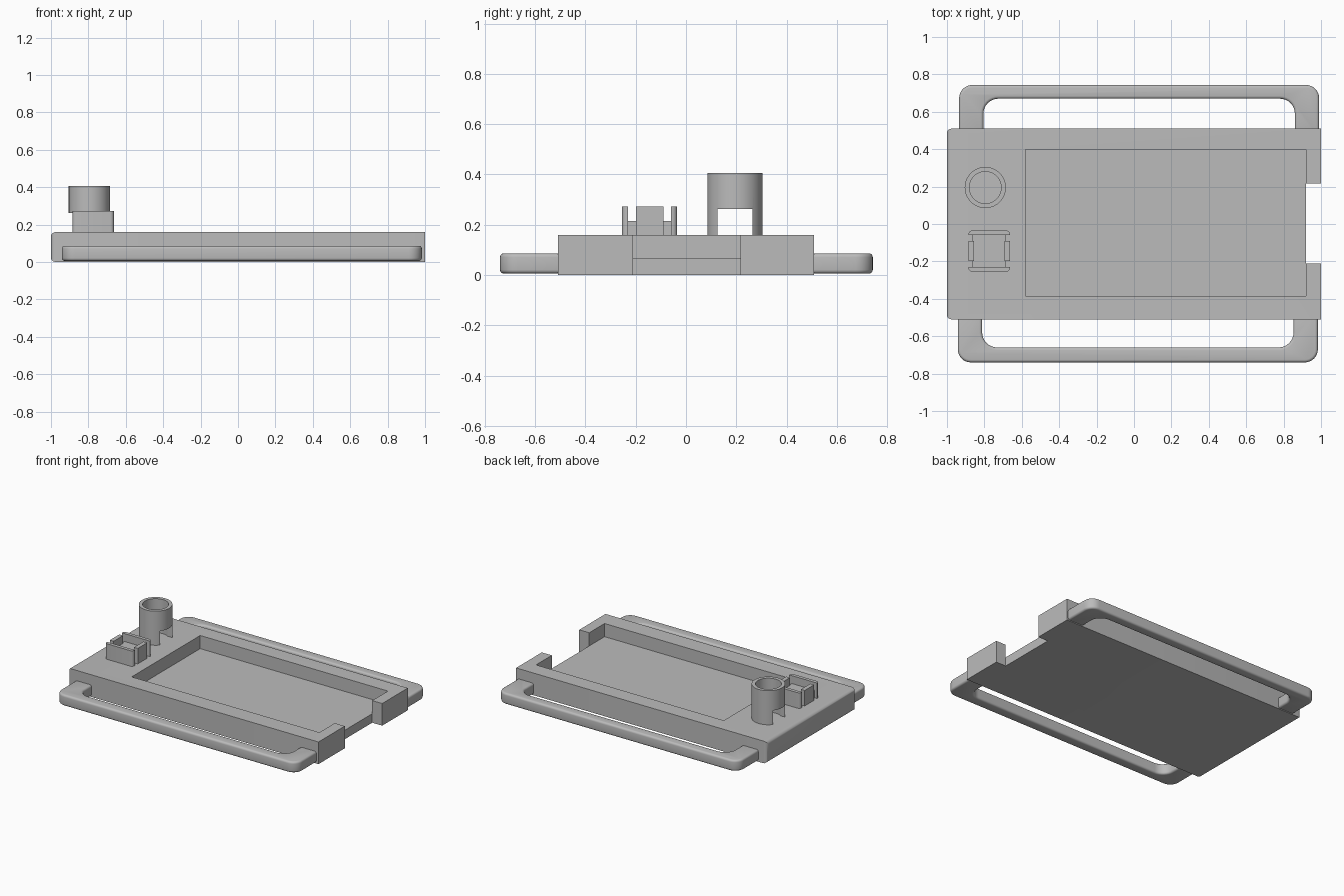
import bpy, bmesh, math
from mathutils import Vector

cube = bpy.data.objects.get("Cube")
if cube:
    bpy.data.objects.remove(cube, do_unlink=True)

grey = bpy.data.materials.new("plain grey")
grey.use_nodes = True
colour = (0.5, 0.5, 0.5, 1)
grey.diffuse_color = colour
grey.node_tree.nodes["Principled BSDF"].inputs["Base Color"].default_value = colour


def finish(name, bm):
    bmesh.ops.recalc_face_normals(bm, faces=bm.faces)
    mesh = bpy.data.meshes.new(name)
    bm.to_mesh(mesh)
    bm.free()
    mesh.materials.append(grey)
    ob = bpy.data.objects.new(name, mesh)
    bpy.context.collection.objects.link(ob)
    return ob


def box_mesh(x, y, z):
    bm = bmesh.new()
    bmesh.ops.create_cube(bm, size=1)
    for v in bm.verts:
        v.co = [r[0] if c < 0 else r[1] for c, r in zip(v.co, (x, y, z))]
    return bm


def box(name, x, y, z):
    return finish(name, box_mesh(x, y, z))


def prism(name, outline, z0, z1):
    bm = bmesh.new()
    face = bm.faces.new([bm.verts.new((x, y, z0)) for x, y in outline])
    ext = bmesh.ops.extrude_face_region(bm, geom=[face])["geom"]
    for v in ext:
        if isinstance(v, bmesh.types.BMVert):
            v.co.z = z1
    return finish(name, bm)


def cut(ob, cutter):
    mod = ob.modifiers.new("cut", 'BOOLEAN')
    mod.operation = 'DIFFERENCE'
    mod.solver = 'EXACT'
    mod.object = cutter
    cutter.hide_render = True
    cutter.hide_viewport = True
    cutter.display_type = 'WIRE'


def apply_all(ob, cutters=()):
    bpy.context.view_layer.update()
    dep = bpy.context.evaluated_depsgraph_get()
    mesh = bpy.data.meshes.new_from_object(ob.evaluated_get(dep))
    ob.modifiers.clear()
    ob.data = mesh
    for c in cutters:
        bpy.data.objects.remove(c, do_unlink=True)


def smooth(ob):
    bpy.ops.object.select_all(action='DESELECT')
    ob.select_set(True)
    bpy.context.view_layer.objects.active = ob
    bpy.ops.object.shade_smooth_by_angle(angle=math.radians(35))


def rounded(points, steps=8):
    """Points are (x, y, radius); each corner becomes an arc."""
    out = []
    for i, (x, y, r) in enumerate(points):
        p = Vector((x, y))
        if r == 0:
            out.append(p)
            continue
        a = (Vector(points[i - 1][:2]) - p).normalized()
        b = (Vector(points[(i + 1) % len(points)][:2]) - p).normalized()
        centre = p + (a + b) * r
        for k in range(steps + 1):
            t = k / steps * math.pi / 2
            out.append(centre - b * r * math.cos(t) - a * r * math.sin(t))
    return out


# Main tray with its left end rounded over
bm = box_mesh((-1, 1), (-0.51, 0.51), (0, 0.16))
end = [e for e in bm.edges if all(v.co.x < -0.9 for v in e.verts)]
bmesh.ops.bevel(bm, geom=end, offset=0.025, segments=5, profile=0.5, affect='EDGES')
tray = finish("tray", bm)

# Recess and the notch in the end wall
recess = box("recess_cutter", (-0.58, 0.92), (-0.385, 0.397), (0.065, 0.3))
notch = box("notch_cutter", (0.92, 1.1), (-0.21, 0.217), (-0.1, 0.3))
cut(tray, recess)
cut(tray, notch)
apply_all(tray, (recess, notch))
smooth(tray)

# Rounded side handles
for name, s, x0, x1, outer, inner in (("back_handle", 1, -0.935, 0.99, 0.743, 0.67),
                                      ("front_handle", -1, -0.942, 0.983, 0.74, 0.66)):
    w, root = 0.13, 0.47
    path = [(x0, root, 0), (x0, outer, 0.07), (x1, outer, 0.07), (x1, root, 0),
            (x1 - w, root, 0), (x1 - w, inner, 0.08), (x0 + w, inner, 0.08), (x0 + w, root, 0)]
    handle = prism(name, rounded([(x, y * s, r) for x, y, r in path]), 0.006, 0.086)
    bevel = handle.modifiers.new("soft edges", 'BEVEL')
    bevel.width = 0.015
    bevel.segments = 4
    bevel.limit_method = 'ANGLE'
    bevel.angle_limit = math.radians(40)
    apply_all(handle)
    smooth(handle)

# Hollow post with a slot through its foot
cx, cy, n = -0.795, 0.195, 64
bm = bmesh.new()
rings = [[bm.verts.new((cx + r * math.cos(2 * math.pi * k / n),
                        cy + r * math.sin(2 * math.pi * k / n), z)) for k in range(n)]
         for r, z in ((0.11, 0.155), (0.11, 0.406), (0.085, 0.406), (0.085, 0.155))]
for i in range(4):
    a, b = rings[i], rings[(i + 1) % 4]
    for k in range(n):
        j = (k + 1) % n
        bm.faces.new((a[k], a[j], b[j], b[k]))
post = finish("hollow_post", bm)
slot = box("slot_cutter", (-1, -0.6), (cy - 0.07, cy + 0.07), (0.1, 0.262))
cut(post, slot)
apply_all(post, (slot,))
smooth(post)

# Square holder: low core, two end plates, two side plates
box("holder_core", (-0.865, -0.685), (-0.23, -0.06), (0.155, 0.215))
for name, inside, outside in (("holder_back_plate", -0.06, -0.035),
                              ("holder_front_plate", -0.23, -0.255)):
    smooth(prism(name, rounded([(-0.885, inside, 0), (-0.885, outside, 0.02),
                                (-0.663, outside, 0.02), (-0.663, inside, 0)], 5), 0.155, 0.272))
for name, x in (("holder_right_plate", (-0.885, -0.855)), ("holder_left_plate", (-0.692, -0.662))):
    box(name, x, (-0.198, -0.09), (0.155, 0.272))
